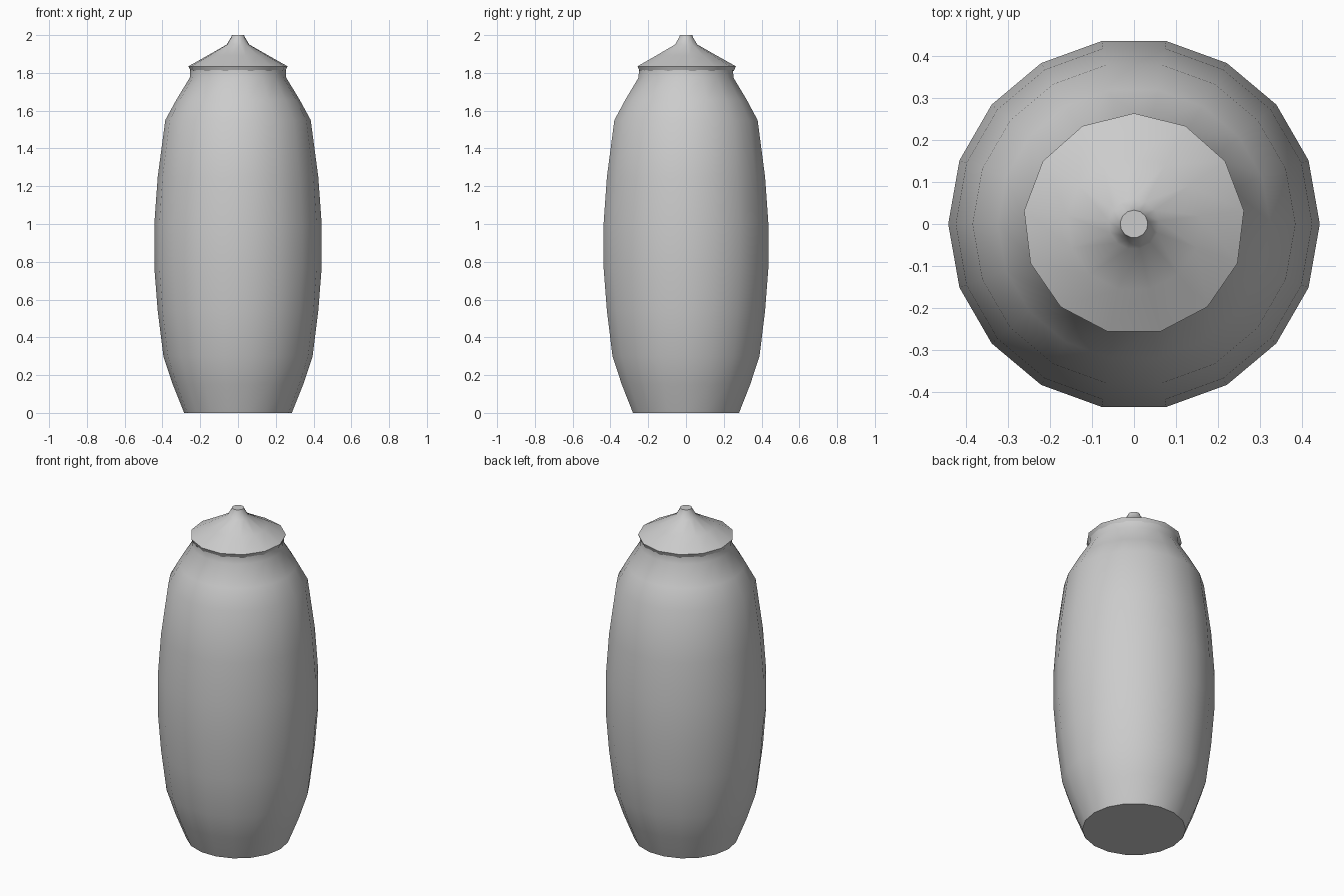
import bpy, bmesh, math

if "Cube" in bpy.data.objects:
    bpy.data.objects.remove(bpy.data.objects["Cube"])


def lathe(name, profile, sides, phase, cap_bottom=False, cap_top=False):
    """Spin a (radius, height) profile around z."""
    bm = bmesh.new()
    rings = []
    for r, z in profile:
        ring = []
        for i in range(sides):
            a = math.radians(phase) + math.tau * i / sides
            ring.append(bm.verts.new((r * math.cos(a), r * math.sin(a), z)))
        rings.append(ring)
    for low, high in zip(rings, rings[1:]):
        for i in range(sides):
            j = (i + 1) % sides
            bm.faces.new((low[i], low[j], high[j], high[i]))
    if cap_bottom:
        bm.faces.new(rings[0][::-1])
    if cap_top:
        bm.faces.new(rings[-1])
    mesh = bpy.data.meshes.new(name)
    bm.to_mesh(mesh)
    bm.free()
    obj = bpy.data.objects.new(name, mesh)
    bpy.context.collection.objects.link(obj)
    bpy.ops.object.select_all(action='DESELECT')
    obj.select_set(True)
    bpy.context.view_layer.objects.active = obj
    bpy.ops.object.shade_smooth_by_angle(angle=math.radians(55))
    return obj


# Tall barrel-shaped jar, closed at the foot
lathe("jar_body",
      [(0.285, 0.0), (0.345, 0.15), (0.395, 0.30), (0.425, 0.54), (0.443, 0.77),
       (0.443, 1.0), (0.425, 1.25), (0.385, 1.55), (0.325, 1.66), (0.255, 1.775),
       (0.253, 1.815)],
      18, 0, cap_bottom=True)

# Conical lid with overhanging rim and small knob
lathe("lid",
      [(0.253, 1.81), (0.264, 1.835), (0.16, 1.893), (0.06, 1.95),
       (0.037, 1.988), (0.033, 2.0)],
      13, 90, cap_top=True)
